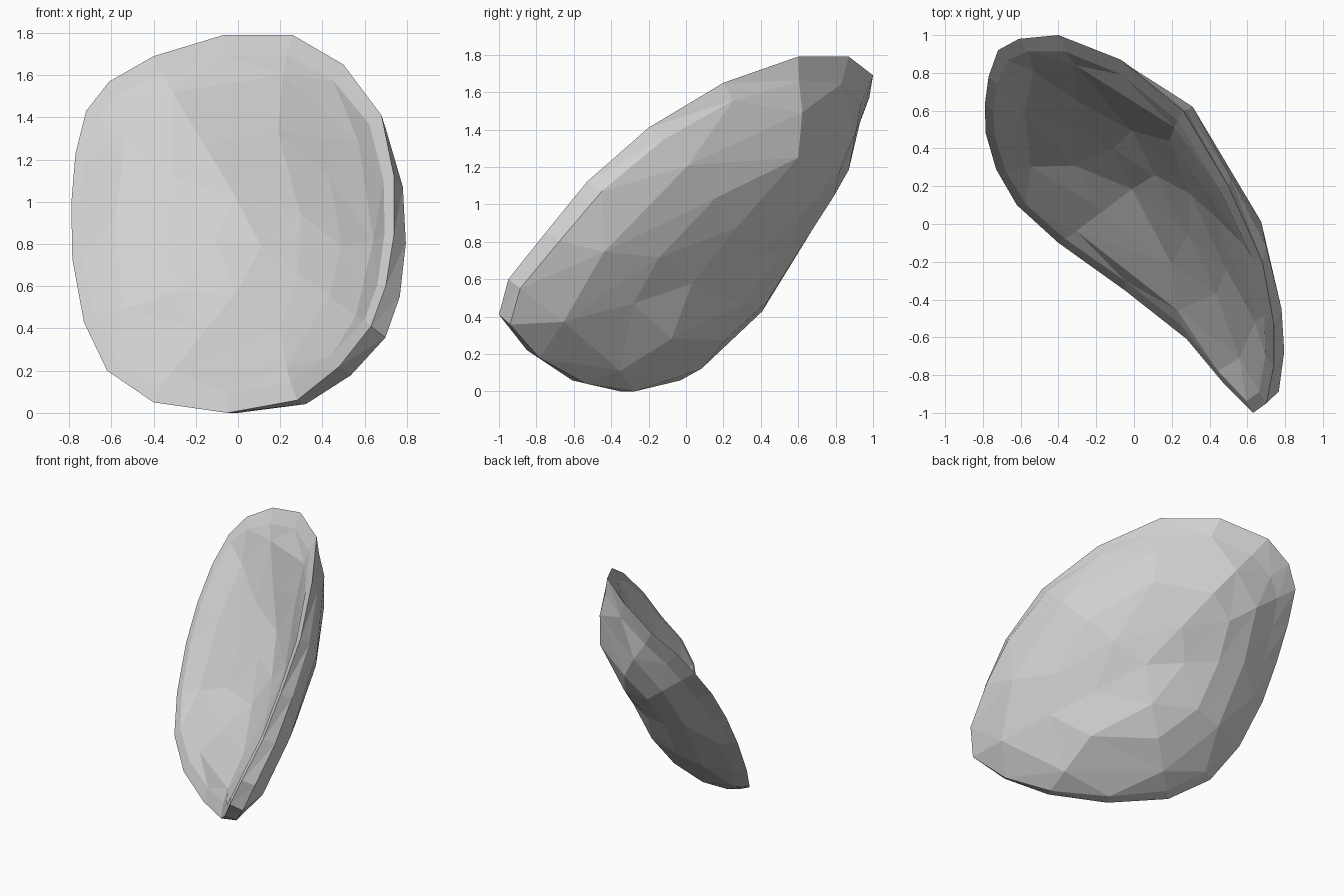
import bpy, bmesh
from mathutils import Vector

if "Cube" in bpy.data.objects:
    bpy.data.objects.remove(bpy.data.objects["Cube"])

# Outer lip of the shell, going round from the back top corner
RIM = [(-.40, 1, 1.69), (-.61, .98, 1.57), (-.72, .92, 1.43), (-.77, .78, 1.23),
       (-.79, .63, .99), (-.785, .48, .73), (-.73, .29, .43), (-.62, .10, .20),
       (-.40, -.10, .05), (-.05, -.35, 0), (.28, -.61, .06), (.48, -.85, .22),
       (.63, -1, .41), (.70, -.95, .60), (.74, -.75, .85), (.74, -.53, 1.12),
       (.68, -.20, 1.41), (.50, .20, 1.65), (.26, .60, 1.79), (-.07, .87, 1.79)]
RIM = [Vector(p) for p in RIM]
CENTRE = sum(RIM, Vector()) / len(RIM)
BACK = Vector((.58, .68, -.45)).normalized()   # direction the bowl bulges
THIN = Vector((-.60, .60, .45)).normalized()   # side where the edge tapers more

bm = bmesh.new()


def ring(step, scale, depth, taper=0, ends=0, flat=0):
    """Scaled copy of the lip pushed back, keeping every step-th point.
    taper shrinks it towards the thin side; ends and flat shrink it and
    make it shallower where the lip dips back (top and bottom)."""
    out = []
    for p in RIM[::step]:
        r = p - CENTRE
        dip = min(max(.5 + r.dot(BACK) / .2, 0), 1)
        s = scale - taper * r.dot(THIN) - ends * dip
        q = CENTRE + r * s + BACK * (depth - flat * dip)
        q.z = min(max(q.z, 0), 1.8)
        out.append(bm.verts.new(q))
    return out


def bridge(a, b):
    """Join two rings with flat triangles; b has as many points as a, or half."""
    n, m = len(a), len(b)
    for j in range(m):
        k = (j + 1) % m
        if n == m:
            bm.faces.new((a[j], a[k], b[k]))
            bm.faces.new((a[j], b[k], b[j]))
        else:
            p, q, r = a[2 * j], a[2 * j + 1], a[(2 * j + 2) % n]
            bm.faces.new((p, q, b[j]))
            bm.faces.new((q, r, b[k]))
            bm.faces.new((q, b[k], b[j]))


def bowl(start, rows, depth):
    """Close a lip with shrinking rings and a centre fan."""
    last = start
    for row in rows:
        nxt = ring(*row)
        bridge(last, nxt)
        last = nxt
    tip = bm.verts.new(CENTRE + BACK * depth)
    for i in range(len(last)):
        bm.faces.new((last[i], last[(i + 1) % len(last)], tip))


# Lip, convex outside and shallow hollow inside
outer, inner = ring(1, 1, 0), ring(1, .945, .005, 0, .05)
bridge(outer, inner)
bowl(outer, [(1, .945, .105, .05, .02, .02), (2, .79, .26, .04, 0, .05),
             (2, .56, .36, 0, 0, .02), (4, .30, .41)], .42)
bowl(inner, [(2, .80, .11, 0, 0, .085), (2, .54, .20, 0, 0, .08),
             (4, .28, .25, 0, 0, .02)], .27)
bmesh.ops.recalc_face_normals(bm, faces=bm.faces[:])

mesh = bpy.data.meshes.new("shell")
bm.to_mesh(mesh)
bm.free()
shell = bpy.data.objects.new("shell", mesh)
bpy.context.collection.objects.link(shell)

grey = bpy.data.materials.new("light_grey")
grey.diffuse_color = (.64, .64, .64, 1)
grey.use_nodes = True
grey.node_tree.nodes["Principled BSDF"].inputs["Base Color"].default_value = grey.diffuse_color
mesh.materials.append(grey)
